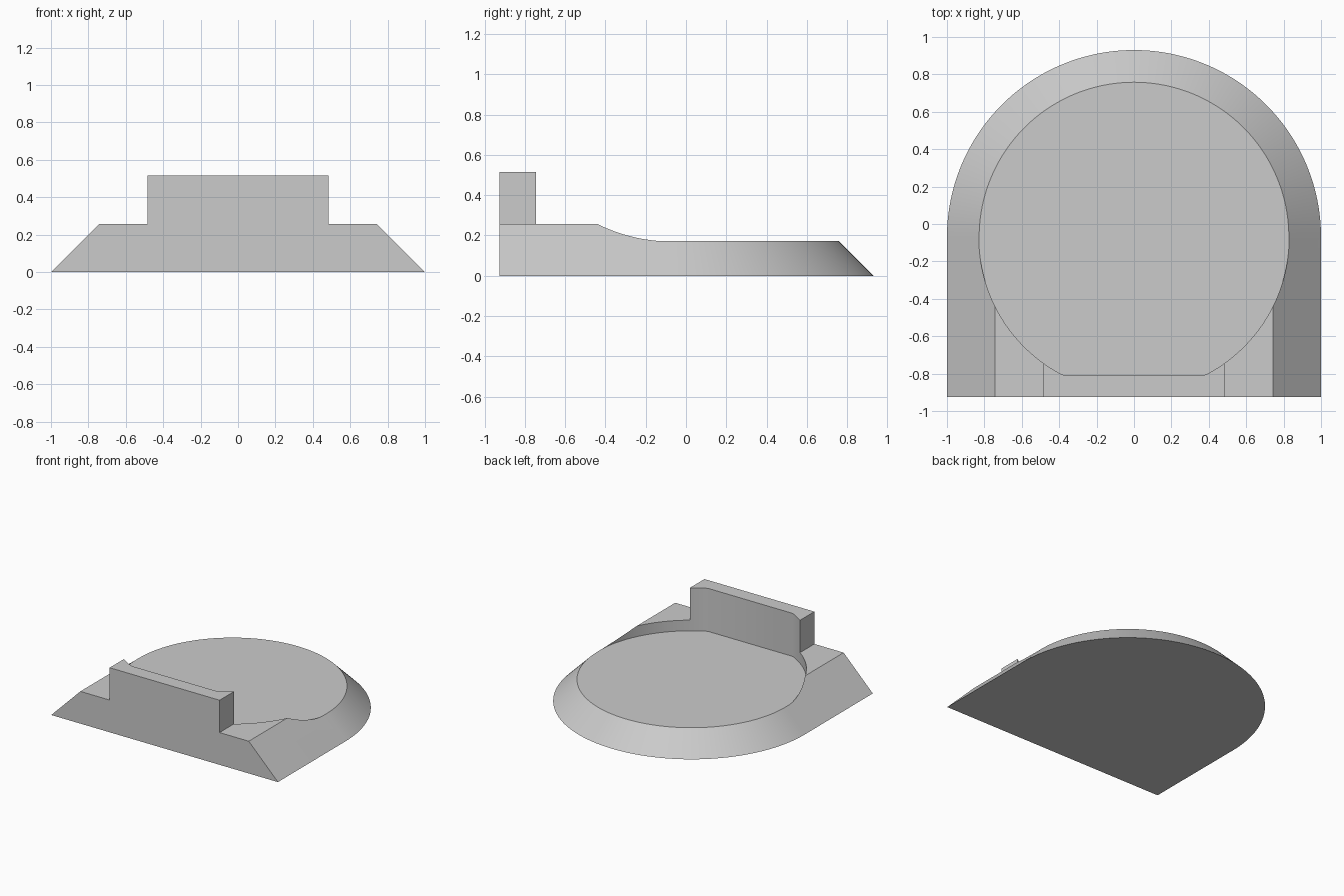
import bpy, bmesh
from math import sin, cos, pi

cube = bpy.data.objects.get("Cube")
if cube:
    bpy.data.objects.remove(cube, do_unlink=True)

SEG = 96                  # segments per half circle
CY = -0.07                # centre of the round end
FRONT = -0.925
FLOOR, DECK, TOP = 0.172, 0.257, 0.515

grey = bpy.data.materials.new("light grey")
grey.use_nodes = True
colour = (0.6, 0.6, 0.6, 1)
grey.diffuse_color = colour
grey.node_tree.nodes["Principled BSDF"].inputs["Base Color"].default_value = colour


def arc(radius, start=0, end=pi, n=SEG):
    steps = [start + (end - start) * i / n for i in range(n + 1)]
    return [(radius * cos(a), CY + radius * sin(a)) for a in steps]


def d_shape(radius):
    return [(radius, FRONT)] + arc(radius) + [(-radius, FRONT)]


def loft(name, low, z0, high, z1):
    """Solid between two outlines with matching point counts."""
    bm = bmesh.new()
    a = [bm.verts.new((x, y, z0)) for x, y in low]
    b = [bm.verts.new((x, y, z1)) for x, y in high]
    bm.faces.new(a[::-1])
    bm.faces.new(b)
    n = len(a)
    for i in range(n):
        j = (i + 1) % n
        bm.faces.new((a[i], a[j], b[j], b[i]))
    mesh = bpy.data.meshes.new(name)
    bm.to_mesh(mesh)
    bm.free()
    mesh.materials.append(grey)
    obj = bpy.data.objects.new(name, mesh)
    bpy.context.collection.objects.link(obj)
    return obj


def combine(obj, tool, operation):
    mod = obj.modifiers.new(operation.lower(), 'BOOLEAN')
    mod.operation, mod.solver, mod.object = operation, 'EXACT', tool
    bpy.context.view_layer.objects.active = obj
    bpy.ops.object.modifier_apply(modifier=mod.name)
    bpy.data.objects.remove(tool, do_unlink=True)


# Sloped base with a round back and a flat front
base = loft("base", d_shape(1.0), 0, d_shape(1.0 - DECK), DECK)

# Upright front wall
rect = [(-0.485, FRONT), (0.485, FRONT), (0.485, -0.6), (-0.485, -0.6)]
combine(base, loft("front_wall", rect, 0.1, rect, TOP), 'UNION')

# Round recess with a flat front edge, cut through deck and wall
recess = [(x, max(y, -0.81)) for x, y in arc(0.83, 0, 2 * pi, 2 * SEG)[:-1]]
recess = [p for i, p in enumerate(recess)
          if p[1] > -0.81 or recess[i - 1][1] > -0.81
          or recess[(i + 1) % len(recess)][1] > -0.81]
combine(base, loft("recess_cutter", recess, FLOOR, recess, 0.8), 'DIFFERENCE')

# Smooth curved sides, crisp edges
bpy.ops.object.select_all(action='DESELECT')
base.select_set(True)
bpy.context.view_layer.objects.active = base
bpy.ops.object.shade_smooth_by_angle(angle=0.45)
